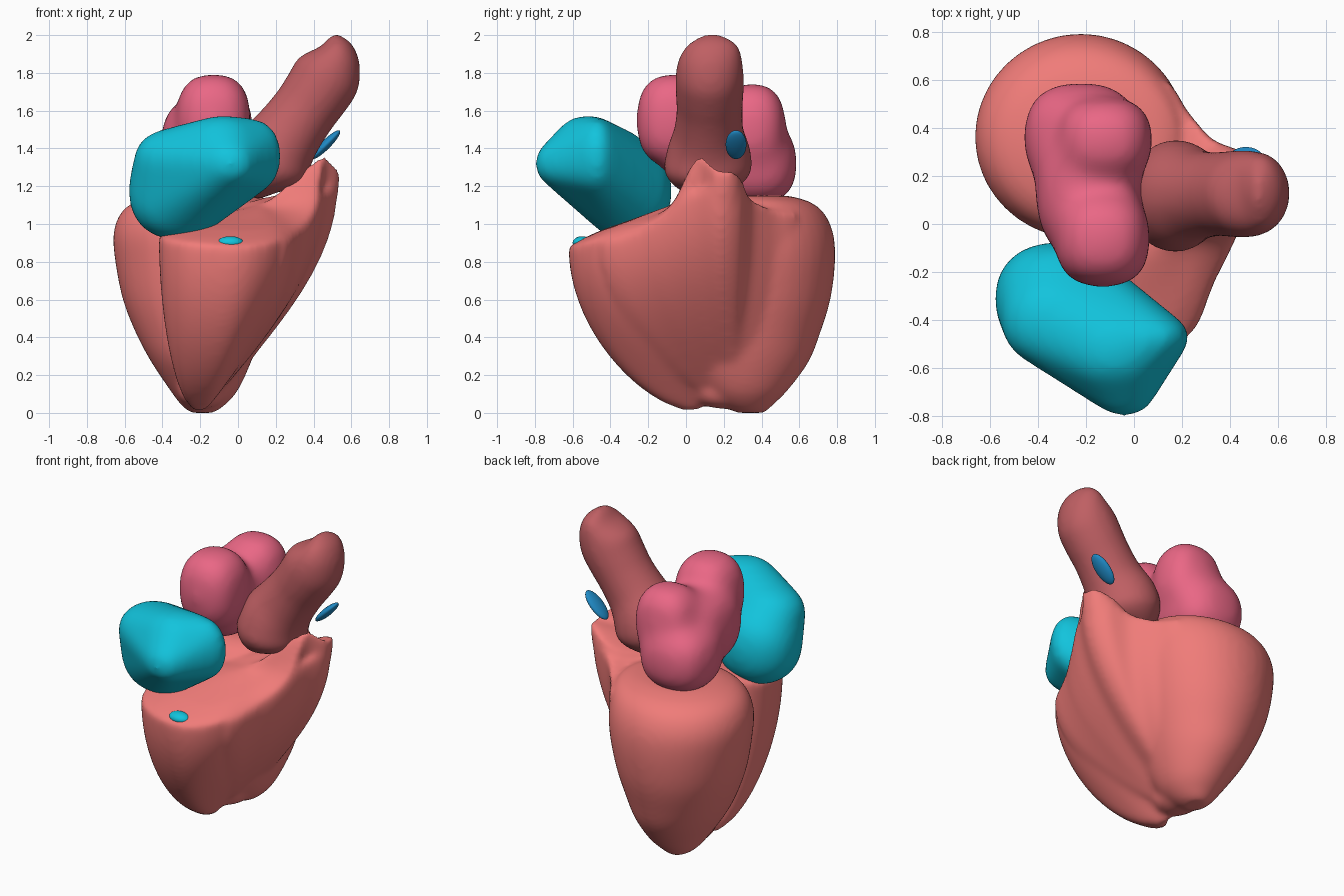
import bpy, bmesh, math
from mathutils import Vector, Matrix

if "Cube" in bpy.data.objects:
    bpy.data.objects.remove(bpy.data.objects["Cube"])


def spline(rows, steps, closed=False):
    """Catmull-Rom interpolation of equal-length tuples."""
    n, out = len(rows), []
    for i in range(n if closed else n - 1):
        q = [rows[(i + k) % n] if closed else rows[min(max(i + k, 0), n - 1)]
             for k in (-1, 0, 1, 2)]
        for s in range(steps):
            t = s / steps
            out.append([0.5 * (2 * b + (c - a) * t + (2 * a - 5 * b + 4 * c - d) * t * t
                               + (3 * b - a - 3 * c + d) * t ** 3)
                        for a, b, c, d in zip(*q)])
    return out if closed else out + [list(rows[-1])]


def finish(name, bm, color, voxel=0.018, smooth=6):
    """Fuse overlapping shells into one smooth skin."""
    bmesh.ops.recalc_face_normals(bm, faces=bm.faces)
    me = bpy.data.meshes.new(name)
    bm.to_mesh(me)
    bm.free()
    ob = bpy.data.objects.new(name, me)
    bpy.context.collection.objects.link(ob)
    for p in me.polygons:
        p.use_smooth = True
    mat = bpy.data.materials.new(name + "_colour")
    mat.diffuse_color = (*color, 1)
    mat.use_nodes = True
    mat.node_tree.nodes["Principled BSDF"].inputs["Base Color"].default_value = mat.diffuse_color
    me.materials.append(mat)
    if voxel:
        r = ob.modifiers.new("fuse", 'REMESH')
        r.mode = 'VOXEL'
        r.voxel_size = voxel
        r.use_smooth_shade = True
        s = ob.modifiers.new("soften", 'SMOOTH')
        s.factor = 0.5
        s.iterations = smooth


def loft(bm, rings):
    """Skin a list of closed rings and cap both ends."""
    vs = [[bm.verts.new(p) for p in ring] for ring in rings]
    n = len(vs[0])
    for a, b in zip(vs, vs[1:]):
        for i in range(n):
            j = (i + 1) % n
            bm.faces.new((a[i], a[j], b[j], b[i]))
    for ring in (vs[0], vs[-1]):
        c = bm.verts.new(sum((v.co for v in ring), Vector()) / n)
        for i in range(n):
            bm.faces.new((ring[i], ring[(i + 1) % n], c))


def blob(bm, c, r, power=2.4, rot=None):
    """Slightly boxy ellipsoid."""
    for v in bmesh.ops.create_icosphere(bm, subdivisions=4, radius=1)['verts']:
        k = sum(abs(x) ** power for x in v.co) ** (-1 / power)
        p = Vector([v.co[i] * k * r[i] for i in range(3)])
        v.co = Vector(c) + (rot @ p if rot else p)


def chamber(bm, rim, apex, mid, dome):
    """Wall swelling from an apex to a sloped rim (x, y, z, fullness), with a domed lid."""
    rim = spline(rim, 4, True)
    rings = []
    for k in range(21):
        t = 0.015 + 0.985 * k / 20
        ring = []
        for x, y, z, p in rim:
            f = math.sin(t * math.pi / 2) ** p
            ring.append((apex[0] + (x - apex[0]) * f, apex[1] + (y - apex[1]) * f,
                         apex[2] + (z - apex[2]) * t))
        rings.append(ring)
    for s, lift in ((.12, .5), (.3, .9), (.6, 1)):
        rings.append([Vector(q[:3]).lerp(Vector(mid), s) + Vector((0, 0, dome * lift)) for q in rim])
    loft(bm, rings)


SALMON, CYAN = (0.87, 0.2, 0.19), (0.006, 0.55, 0.72)
TAU = 2 * math.pi

# Ventricles: left chamber as stacked ellipses (z, x min, x max, y min, y max)
bm = bmesh.new()
levels = [(0.0, -.25, -.13, .27, .42), (.04, -.30, -.07, .19, .46),
          (.12, -.36, -.0, .10, .54), (.27, -.46, .07, .0, .65),
          (.42, -.54, .12, -.03, .71), (.6, -.61, .17, -.05, .765),
          (.8, -.65, .21, -.06, .79), (.95, -.66, .22, -.06, .78),
          (1.06, -.62, .21, -.03, .73), (1.12, -.54, .18, .03, .65),
          (1.15, -.42, .1, .12, .54)]
loft(bm, [[((a + b) / 2 + (b - a) / 2 * math.cos(u), (c + d) / 2 + (d - c) / 2 * math.sin(u), z)
           for u in (TAU * i / 40 for i in range(40))]
          for z, a, b, c, d in spline(levels, 4)])
# Right chamber with its outflow horn
chamber(bm, [(-.38, -.15, .97, .5), (-.41, -.40, .93, .45), (-.27, -.57, .90, .52),
             (.0, -.62, .88, .57), (.2, -.50, .91, .8), (.33, -.24, .98, 1),
             (.42, -.07, 1.1, 1.05), (.46, .07, 1.37, 1.1), (.54, .17, 1.29, 1.1),
             (.49, .28, 1.27, 1.1), (.3, .30, 1.17, 1), (.1, .12, 1.12, 1),
             (-.15, .0, 1.02, .8)], (-.2, .08, 0), (.12, -.06, 1.07), .03)
# Septal wall bridging both chambers on the right
chamber(bm, [(.2, -.46, .9, .85), (.34, -.23, .96, .95), (.42, -.07, 1.07, 1),
             (.47, .05, 1.17, 1), (.53, .18, 1.21, 1), (.47, .29, 1.2, .88),
             (.33, .35, 1.14, .7), (.23, .46, 1.08, .58), (.1, .6, 1.05, .55),
             (-.2, .4, 1.08, .6), (-.1, 0, 1.0, .8)], (-.17, .2, .03), (.1, .2, 1.09), 0)
# Blunt shared apex
blob(bm, (-.19, .22, .13), (.13, .2, .11), 2.2)
finish("ventricles", bm, SALMON, 0.017, 16)

# Right atrium: hull around a few lobes
bm = bmesh.new()
for c, r in [((-.32, -.31, 1.175), (.26, .235, .26)),
             ((-.31, -.40, 1.34), (.24, .2, .17)),
             ((-.08, -.52, 1.375), (.21, .19, .2)),
             ((.07, -.47, 1.36), (.16, .1, .2)),
             ((-.04, -.68, 1.32), (.13, .12, .12))]:
    blob(bm, c, r, 2.2)
res = bmesh.ops.convex_hull(bm, input=bm.verts[:])
hull = {g for g in res['geom'] if isinstance(g, bmesh.types.BMFace)}
bmesh.ops.delete(bm, geom=[f for f in bm.faces if f not in hull], context='FACES')
bmesh.ops.delete(bm, geom=[v for v in bm.verts if not v.link_faces], context='VERTS')
finish("right_atrium", bm, CYAN, 0.02, 30)

# Inner valve edge showing through the front rim
bm = bmesh.new()
blob(bm, (-.04, -.55, .90), (.07, .05, .035), 2)
finish("inner_valve_edge", bm, CYAN, 0)

# Left atrium: two upper lobes over a shared body
bm = bmesh.new()
for c, r in [((-.13, -.06, 1.55), (.2, .205, .25)),
             ((-.19, .14, 1.42), (.22, .28, .25)),
             ((-.12, .35, 1.51), (.2, .18, .24)),
             ((-.22, .36, 1.32), (.24, .23, .22))]:
    blob(bm, c, r, 2.6)
finish("left_atrium", bm, (0.82, 0.135, 0.235), 0.024, 50)

# Aorta: tapered tube (x, y, z, radius, y radius)
bm = bmesh.new()
path = [(.16, .11, 1.15, .06, .06), (.15, .11, 1.19, .15, .16), (.165, .115, 1.28, .205, .23),
        (.20, .12, 1.39, .205, .22), (.27, .12, 1.49, .185, .185), (.35, .125, 1.60, .175, .175),
        (.42, .125, 1.70, .18, .18), (.475, .125, 1.79, .18, .18), (.515, .13, 1.88, .135, .165),
        (.52, .14, 1.95, .08, .13), (.51, .14, 2.0, .02, .05)]
path = spline(path, 4)
rings = []
for i, (x, y, z, r, ry) in enumerate(path):
    a, b = path[max(i - 3, 0)], path[min(i + 3, len(path) - 1)]
    d = Vector(b[:3]) - Vector(a[:3])
    side = Vector((d.z, 0, -d.x)).normalized()
    rings.append([Vector((x, y, z)) + side * r * math.cos(u) + Vector((0, ry * math.sin(u), 0))
                  for u in (TAU * k / 32 for k in range(32))])
loft(bm, rings)
finish("aorta", bm, (0.52, 0.115, 0.125), 0.016, 14)

# Pulmonary valve: small tilted leaf
bm = bmesh.new()
blob(bm, (.465, .265, 1.42), (.105, .055, .025), 2, Matrix.Rotation(-math.pi / 4, 3, 'Y'))
finish("pulmonary_valve", bm, (0.014, 0.25, 0.55), 0)
